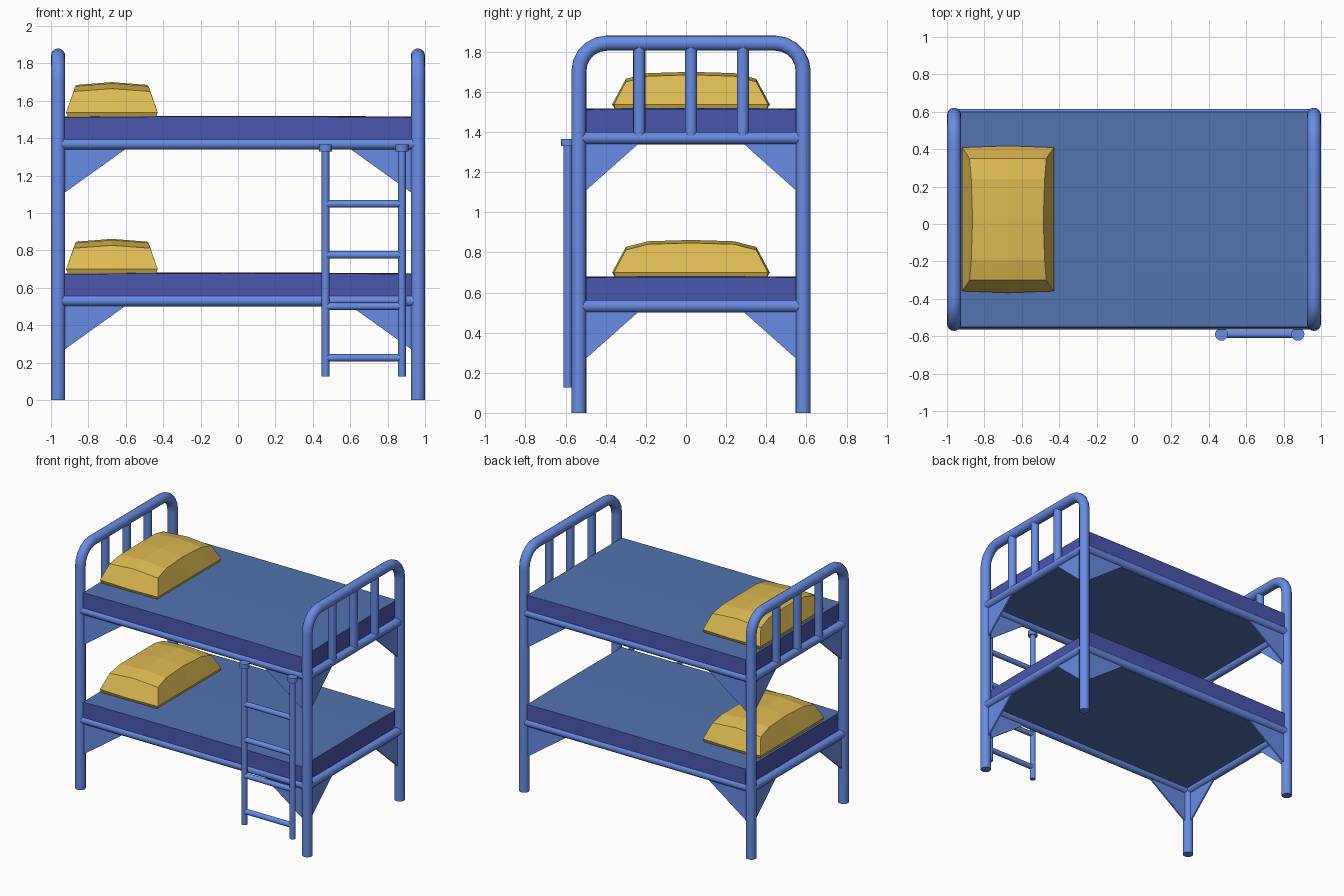
import bpy, bmesh, math
from mathutils import Vector

if "Cube" in bpy.data.objects:
    bpy.data.objects.remove(bpy.data.objects["Cube"])

CY = 0.025            # bed centre in y (ladder sticks out at the front)
PX, PY = 0.962, 0.559  # post offsets from the bed centre
PR, RR = 0.0375, 0.031  # post and rail radius
RAILS = (0.532, 1.37)  # rail heights of both bunks


def material(name, rgb):
    m = bpy.data.materials.new(name)
    lin = [(c / 255 / 12.92) if c < 11 else ((c / 255 + 0.055) / 1.055) ** 2.4 for c in rgb]
    m.diffuse_color = (*lin, 1)
    m.use_nodes = True
    m.node_tree.nodes["Principled BSDF"].inputs["Base Color"].default_value = m.diffuse_color
    return m


FRAME = material("frame_blue", (103, 140, 228))
SHEET = material("sheet_blue", (82, 116, 176))
SIDE = material("mattress_indigo", (73, 86, 172))
PILLOW = material("pillow_yellow", (222, 186, 82))


def tube(name, pts, r):
    """Round capped tube along a path of points."""
    cu = bpy.data.curves.new(name, 'CURVE')
    cu.dimensions = '3D'
    cu.bevel_depth = r
    cu.bevel_resolution = 6
    cu.use_fill_caps = True
    sp = cu.splines.new('POLY')
    sp.points.add(len(pts) - 1)
    for p, co in zip(sp.points, pts):
        p.co = (*co, 1)
    ob = bpy.data.objects.new(name, cu)
    bpy.context.collection.objects.link(ob)
    bpy.ops.object.select_all(action='DESELECT')
    ob.select_set(True)
    bpy.context.view_layer.objects.active = ob
    bpy.ops.object.convert(target='MESH')
    ob = bpy.context.view_layer.objects.active
    ob.data.materials.clear()
    ob.data.materials.append(FRAME)
    bpy.ops.object.shade_smooth_by_angle(angle=math.radians(40))
    return ob


def finish(name, bm, mats, rule=None):
    bmesh.ops.recalc_face_normals(bm, faces=bm.faces)
    bm.normal_update()
    if rule:
        for f in bm.faces:
            f.material_index = rule(f)
    me = bpy.data.meshes.new(name)
    bm.to_mesh(me)
    bm.free()
    for m in mats:
        me.materials.append(m)
    ob = bpy.data.objects.new(name, me)
    bpy.context.collection.objects.link(ob)
    return ob


def cushion(name, us, vs, layers, origin, mats, rule=None):
    """Closed soft block: stacked grids joined around their border."""
    bm = bmesh.new()
    o = Vector(origin)
    g = [[[bm.verts.new(o + Vector(fn(u, v))) for v in vs] for u in us] for fn in layers]
    nu, nv = len(us), len(vs)
    for k in (0, len(layers) - 1):
        for i in range(nu - 1):
            for j in range(nv - 1):
                bm.faces.new((g[k][i][j], g[k][i + 1][j], g[k][i + 1][j + 1], g[k][i][j + 1]))
    ring = [(i, 0) for i in range(nu - 1)] + [(nu - 1, j) for j in range(nv - 1)]
    ring += [(i, nv - 1) for i in range(nu - 1, 0, -1)] + [(0, j) for j in range(nv - 1, 0, -1)]
    for lo, hi in zip(g, g[1:]):
        for (a, b), (c, d) in zip(ring, ring[1:] + ring[:1]):
            bm.faces.new((lo[a][b], lo[c][d], hi[c][d], hi[a][b]))
    # drop the unused inner vertices of middle layers
    bmesh.ops.delete(bm, geom=[v for v in bm.verts if not v.link_faces], context='VERTS')
    return finish(name, bm, mats, rule)


def gusset(name, pts, offset):
    """Thin triangular brace plate."""
    bm = bmesh.new()
    f = bm.faces.new([bm.verts.new(Vector(p) - Vector(offset) / 2) for p in pts])
    ext = bmesh.ops.extrude_face_region(bm, geom=[f])
    vs = [e for e in ext['geom'] if isinstance(e, bmesh.types.BMVert)]
    bmesh.ops.translate(bm, verts=vs, vec=offset)
    finish(name, bm, [FRAME])


# Bed ends: bent post hoop with three upright bars
TOP, BEND = 1.843, 0.14
for sx, end in ((-1, "head"), (1, "foot")):
    x = sx * PX
    half = []
    for k in range(6):
        a = math.radians(90 * k / 5)
        half.append((PY - BEND + BEND * math.cos(a), TOP - BEND + BEND * math.sin(a)))
    prof = [(PY, 0)] + half + [(-y, z) for y, z in reversed(half)] + [(-PY, 0)]
    tube(end + "_post_hoop", [(x, CY + y, z) for y, z in prof], PR)
    for k in (-1, 0, 1):
        y = CY + k * 0.258
        tube(end + "_bar", [(x, y, RAILS[1]), (x, y, TOP)], 0.03)

mid5 = (-1, -0.5, 0, 0.5, 1)
for zr, bunk in zip(RAILS, ("lower", "upper")):
    # Rails
    for s in (-1, 1):
        y = CY + s * PY
        tube(bunk + "_side_rail", [(-PX, y, zr), (PX, y, zr)], RR)
        tube(bunk + "_end_rail", [(s * PX, CY - PY, zr), (s * PX, CY + PY, zr)], RR)
    # Corner braces
    for sx in (-1, 1):
        for sy in (-1, 1):
            x, y = sx * PX, CY + sy * PY
            gusset(bunk + "_side_brace", [(x, y, zr), (x, y, zr - 0.286), (x - sx * 0.4, y, zr)], (0, 0.012, 0))
            gusset(bunk + "_end_brace", [(x, y, zr), (x, y, zr - 0.293), (x, y - sy * 0.329, zr)], (0.012, 0, 0))
    # Mattress
    cushion(bunk + "_mattress", mid5, mid5,
            [lambda u, v: (0.927 * u, 0.578 * v, 0),
             lambda u, v: (0.927 * u, 0.575 * v, 0.142 + 0.004 * (2 - u * u - v * v))],
            (0, CY, zr), [SHEET, SIDE], lambda f: 0 if abs(f.normal.z) > 0.5 else 1)
    # Pillow
    cushion(bunk + "_pillow", (-1, 0, 1), (-1, -0.66, 0, 0.66, 1),
            [lambda u, v: (0.235 * u, 0.378 * v, 0),
             lambda u, v: (0.245 * u, v * (0.384 + 0.009 * (1 - u * u)), 0.025),
             lambda u, v: (u * (0.205 - 0.016 * (1 - v * v)), 0.325 * v,
                           0.137 + 0.015 * (1 - u * u) + 0.035 * (1 - v ** 4))],
            (-0.674, CY, zr + 0.143), [PILLOW])

# Ladder
LY, LX = -0.589, (0.468, 0.876)
for x in LX:
    tube("ladder_rail", [(x, LY, 0.127), (x, LY, 1.35)], 0.021)
    tube("ladder_cap", [(x, LY, 1.33), (x, LY, 1.366)], 0.035)
for z in (0.226, 0.501, 0.776, 1.049):
    tube("ladder_rung", [(LX[0], LY, z), (LX[1], LY, z)], 0.02)
